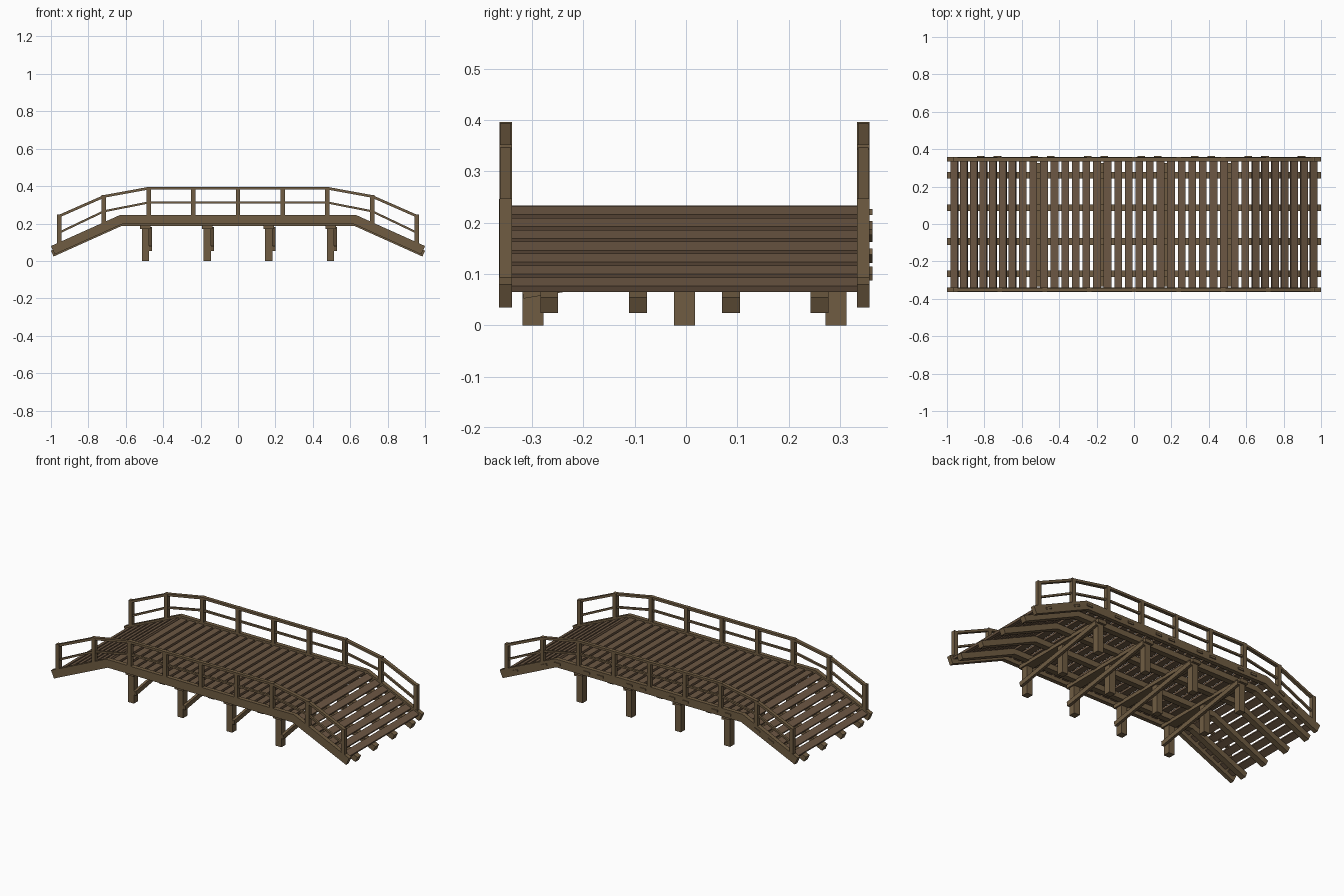
import bpy, bmesh, math
from mathutils import Matrix, Vector

if "Cube" in bpy.data.objects:
    bpy.data.objects.remove(bpy.data.objects["Cube"])


def material(name, col):
    m = bpy.data.materials.new(name)
    m.diffuse_color = (*col, 1)
    m.use_nodes = True
    m.node_tree.nodes["Principled BSDF"].inputs["Base Color"].default_value = m.diffuse_color
    return m


WOOD = material("weathered_brown_wood", (0.162, 0.108, 0.055))
DECK = material("deck_brown_wood", (0.150, 0.095, 0.056))
Y0 = -0.003                      # timber frame sits slightly forward of the bolts
KNEE, SLOPE = 0.63, math.radians(24.2)


def finish(name, bm, mat):
    bmesh.ops.recalc_face_normals(bm, faces=bm.faces)
    me = bpy.data.meshes.new(name)
    bm.to_mesh(me)
    bm.free()
    me.materials.append(mat)
    ob = bpy.data.objects.new(name, me)
    bpy.context.collection.objects.link(ob)


def box(name, loc, size, mat=WOOD, axis='Y', angle=0):
    bm = bmesh.new()
    M = (Matrix.Translation((loc[0], loc[1] + Y0, loc[2]))
         @ Matrix.Rotation(angle, 4, axis) @ Matrix.Diagonal((*size, 1)))
    bmesh.ops.create_cube(bm, size=1, matrix=M)
    finish(name, bm, mat)


def strip(name, pts, thick, y, width, square_ends=True):
    """Timber following a path of top edge points in XZ, with mitred corners."""
    P = [Vector(p) for p in pts]
    low = []
    for i, p in enumerate(P):
        d = [(b - a).normalized() for a, b in zip(P, P[1:])]
        n = [Vector((v.y, -v.x)) for v in d]
        a, b = n[max(i - 1, 0)], n[min(i, len(n) - 1)]
        m = (a + b).normalized()
        if not square_ends and i in (0, len(P) - 1):
            m = Vector((0, -1))
        low.append(p + m * (thick / m.dot(a)))
    bm = bmesh.new()
    rings = []
    for t, l in zip(P, low):
        rings.append([bm.verts.new((q.x, Y0 + y + s * width / 2, q.y))
                      for q, s in ((t, -1), (t, 1), (l, 1), (l, -1))])
    for r, s in zip(rings, rings[1:]):
        for k in range(4):
            bm.faces.new((r[k], r[(k + 1) % 4], s[(k + 1) % 4], s[k]))
    bm.faces.new(rings[0])
    bm.faces.new(rings[-1][::-1])
    finish(name, bm, WOOD)


def bridge_path(top, end):
    z = top - (end - KNEE) * math.tan(SLOPE)
    return [(-end, z), (-KNEE, top), (KNEE, top), (end, z)]


def on_path(s, top):
    """Position and tilt at arc length s from the middle."""
    a, sg = abs(s), math.copysign(1, s)
    if a <= KNEE:
        return s, top, 0
    d = a - KNEE
    return sg * (KNEE + d * math.cos(SLOPE)), top - d * math.sin(SLOPE), sg * SLOPE


# side fascia beams
for side in (-1, 1):
    strip("side_beam", bridge_path(0.246, 1.0), 0.049, side * 0.3485, 0.025)

# stringers under the deck
for y in (-0.2635, -0.0905, 0.0905, 0.2635):
    strip("stringer", bridge_path(0.221, 1.0), 0.034, y, 0.035)

# deck planks
N = 36
for i in range(N):
    x, z, tilt = on_path(-0.991 + 1.982 * i / (N - 1), 0.227)
    box("deck_plank", (x, 0, z), (0.041, 0.673, 0.013), DECK, 'Y', tilt)

# railings
stations = [(0.957, 0.247, 0.157), (0.718, 0.352, 0.271), (0.477, 0.396, 0.318)]
left = [(-x, t, m) for x, t, m in stations]
whole = left + stations[::-1]
for side in (-1, 1):
    y = side * 0.3485
    strip("top_rail", [(x, t) for x, t, m in whole], 0.014, y, 0.021, False)
    strip("middle_rail", [(x, m) for x, t, m in whole], 0.011, y, 0.013, False)
    for x, t, m in whole + [(q, 0.396, 0) for q in (-0.2385, 0, 0.2385)]:
        base = 0.225 - max(0, abs(x) - KNEE) * math.tan(SLOPE)
        box("rail_post", (x, y, (t + base) / 2), (0.024, 0.0245, t - base))

# support frames: legs, cap beam and diagonal brace
for x in (-0.495, -0.165, 0.165, 0.495):
    for y in (-0.295, 0, 0.295):
        box("support_leg", (x, y, 0.088), (0.039, 0.041, 0.176))
    box("cap_beam", (x, 0, 0.181), (0.056, 0.66, 0.022))
    box("diagonal_brace", (x + 0.0275, 0, 0.117), (0.016, 0.64, 0.028), WOOD,
        'X', math.atan2(0.10, 0.62))

# bolt plates on the back beam
for i in range(7):
    for off in (0, 0.09):
        x = -0.82 + 0.286 * i + off
        if x > 0.95:
            continue
        d = max(0, abs(x) - KNEE)
        tilt = math.copysign(SLOPE, x) if d else 0
        box("bolt_plate", (x, 0.363, 0.221 - d * math.tan(SLOPE)),
            (0.04, 0.007, 0.012), WOOD, 'Y', tilt)
